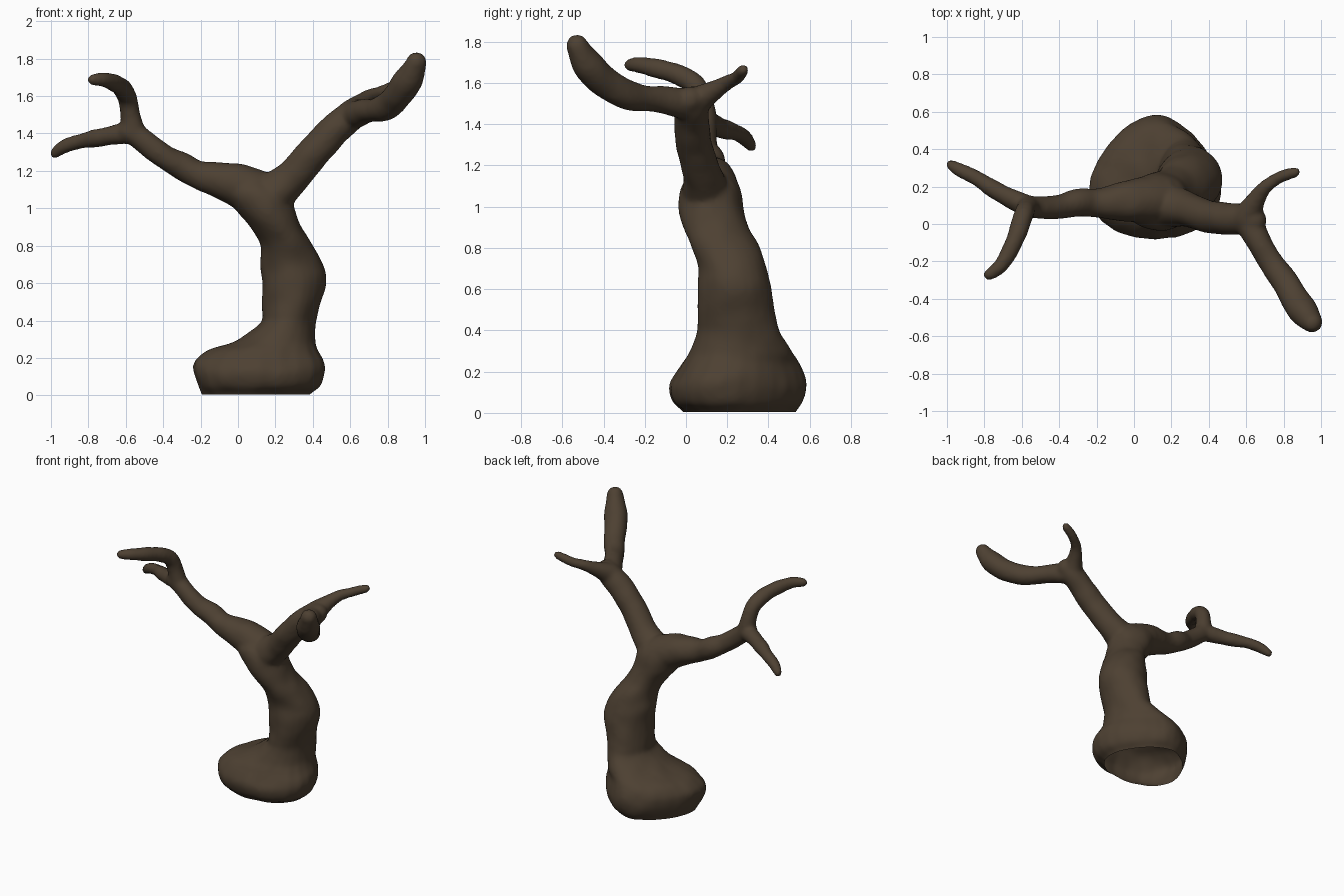
import bpy, bmesh, math
from mathutils import Vector, noise

if "Cube" in bpy.data.objects:
    bpy.data.objects.remove(bpy.data.objects["Cube"])

SIDES = 24
bm = bmesh.new()


def spline(pts, steps=5):
    """Catmull-Rom interpolation of equal-length tuples."""
    p = [Vector(q) for q in pts]
    p = [p[0]] + p + [p[-1]]
    out = []
    for i in range(1, len(p) - 2):
        a, b, c, d = p[i - 1:i + 3]
        for s in range(steps):
            t = s / steps
            out.append(0.5 * (2 * b + (c - a) * t + (2 * a - 5 * b + 4 * c - d) * t * t
                              + (3 * b - a - 3 * c + d) * t ** 3))
    return out + [p[-1]]


def skin(rings):
    """Join rings of points into a closed tube."""
    rows = [[bm.verts.new(c) for c in r] for r in rings]
    for a, b in zip(rows, rows[1:]):
        for i in range(SIDES):
            j = (i + 1) % SIDES
            bm.faces.new((a[i], a[j], b[j], b[i]))
    bm.faces.new(rows[0][::-1])
    bm.faces.new(rows[-1])


ANG = [2 * math.pi * i / SIDES for i in range(SIDES)]


def trunk(rows):
    """Level sections: x, y, z, half width, half depth; the base narrows to the back."""
    rings = []
    for q in spline(rows):
        taper = 0.27 * min(1, max(0, (0.4 - q[2]) / 0.15))
        rings.append([(q[0] + q[3] * math.cos(a) * (1 - taper * math.sin(a)),
                       q[1] + q[4] * math.sin(a), q[2]) for a in ANG])
    skin(rings)


def branch(rows):
    """Round tube along a path of x, y, z, radius, with a rounded tip."""
    q = spline(rows)
    pos = [Vector(v[:3]) for v in q]
    rad = [v[3] for v in q]
    end = (pos[-1] - pos[-2]).normalized()
    tip, r = pos[-1].copy(), rad[-1]
    for k in (30, 55, 75, 86):
        pos.append(tip + end * r * math.sin(math.radians(k)))
        rad.append(r * math.cos(math.radians(k)))
    rings, u = [], None
    for i, c in enumerate(pos):
        t = (pos[min(i + 1, len(pos) - 1)] - pos[max(i - 1, 0)]).normalized()
        u = t.orthogonal() if u is None else u - t * u.dot(t)
        u.normalize()
        w = t.cross(u)
        rings.append([c + rad[i] * (u * math.cos(a) + w * math.sin(a)) for a in ANG])
    skin(rings)


# Swollen base and leaning trunk
trunk([(.09, .26, -.08, .25, .24), (.095, .26, 0, .275, .265), (.112, .25, .05, .315, .315),
       (.114, .25, .12, .338, .332), (.114, .258, .18, .334, .315), (.135, .265, .24, .285, .285),
       (.20, .27, .29, .21, .25), (.265, .255, .38, .147, .205), (.278, .25, .44, .147, .192),
       (.30, .235, .6, .17, .175), (.287, .228, .7, .166, .163), (.262, .195, .8, .14, .165),
       (.20, .145, .9, .135, .158), (.145, .122, 1.0, .158, .155), (.11, .118, 1.09, .17, .142),
       (.09, .13, 1.15, .10, .105)])
# Left limb and its two twigs
branch([(.16, .13, 1.04, .13), (0, .125, 1.125, .115), (-.2, .11, 1.175, .076), (-.3, .115, 1.228, .073),
        (-.4, .09, 1.28, .062), (-.52, .09, 1.37, .06), (-.585, .09, 1.415, .058)])
branch([(-.52, .085, 1.39, .055), (-.6, .11, 1.4, .055), (-.72, .17, 1.382, .047),
        (-.85, .25, 1.355, .04), (-.93, .29, 1.33, .036), (-.978, .318, 1.293, .028)])
branch([(-.56, .09, 1.4, .06), (-.578, .08, 1.5, .054), (-.592, .045, 1.59, .053),
        (-.622, -.05, 1.647, .048), (-.665, -.145, 1.672, .045), (-.715, -.225, 1.688, .039),
        (-.775, -.27, 1.69, .028)])
# Right limb and its two twigs
branch([(.1, .11, 1.02, .13), (.2, .095, 1.085, .112), (.3, .075, 1.175, .09), (.4, .04, 1.293, .087),
        (.5, .025, 1.403, .084), (.6, .03, 1.49, .08), (.64, .02, 1.515, .068)])
branch([(.6, .03, 1.49, .075), (.665, -.09, 1.515, .066), (.73, -.2, 1.525, .064), (.80, -.3, 1.55, .07),
        (.86, -.4, 1.61, .074), (.915, -.48, 1.695, .075), (.953, -.527, 1.78, .054)])
branch([(.6, .04, 1.5, .075), (.645, .12, 1.555, .052), (.70, .195, 1.6, .036),
        (.78, .25, 1.628, .032), (.86, .278, 1.662, .029)])

me = bpy.data.meshes.new("tree_trunk")
bmesh.ops.recalc_face_normals(bm, faces=bm.faces)
bm.to_mesh(me)
bm.free()
tree = bpy.data.objects.new("tree_trunk", me)
bpy.context.collection.objects.link(tree)
bpy.context.view_layer.objects.active = tree
tree.select_set(True)

# Fuse the limbs into one skin
fuse = tree.modifiers.new("fuse", 'REMESH')
fuse.mode = 'VOXEL'
fuse.voxel_size = 0.014
soft = tree.modifiers.new("soften", 'SMOOTH')
soft.factor = 0.5
soft.iterations = 7
for name in ("fuse", "soften"):
    bpy.ops.object.modifier_apply(modifier=name)

# Gentle bark lumps, then an open, hollow underside
bm = bmesh.new()
bm.from_mesh(tree.data)
bm.normal_update()
moves = [(v, v.normal * (0.002 + 0.006 * noise.noise(v.co * 9))) for v in bm.verts]
for v, d in moves:
    v.co += d
bmesh.ops.bisect_plane(bm, geom=bm.verts[:] + bm.edges[:] + bm.faces[:],
                       plane_co=(0, 0, 0.005), plane_no=(0, 0, 1), clear_inner=True)
bm.to_mesh(tree.data)
bm.free()

bark = bpy.data.materials.new("dark_bark_brown")
bark.diffuse_color = (0.075, 0.052, 0.032, 1)
bark.use_nodes = True
bark.node_tree.nodes["Principled BSDF"].inputs["Base Color"].default_value = bark.diffuse_color
tree.data.materials.clear()
tree.data.materials.append(bark)
for p in tree.data.polygons:
    p.material_index = 0
    p.use_smooth = True
